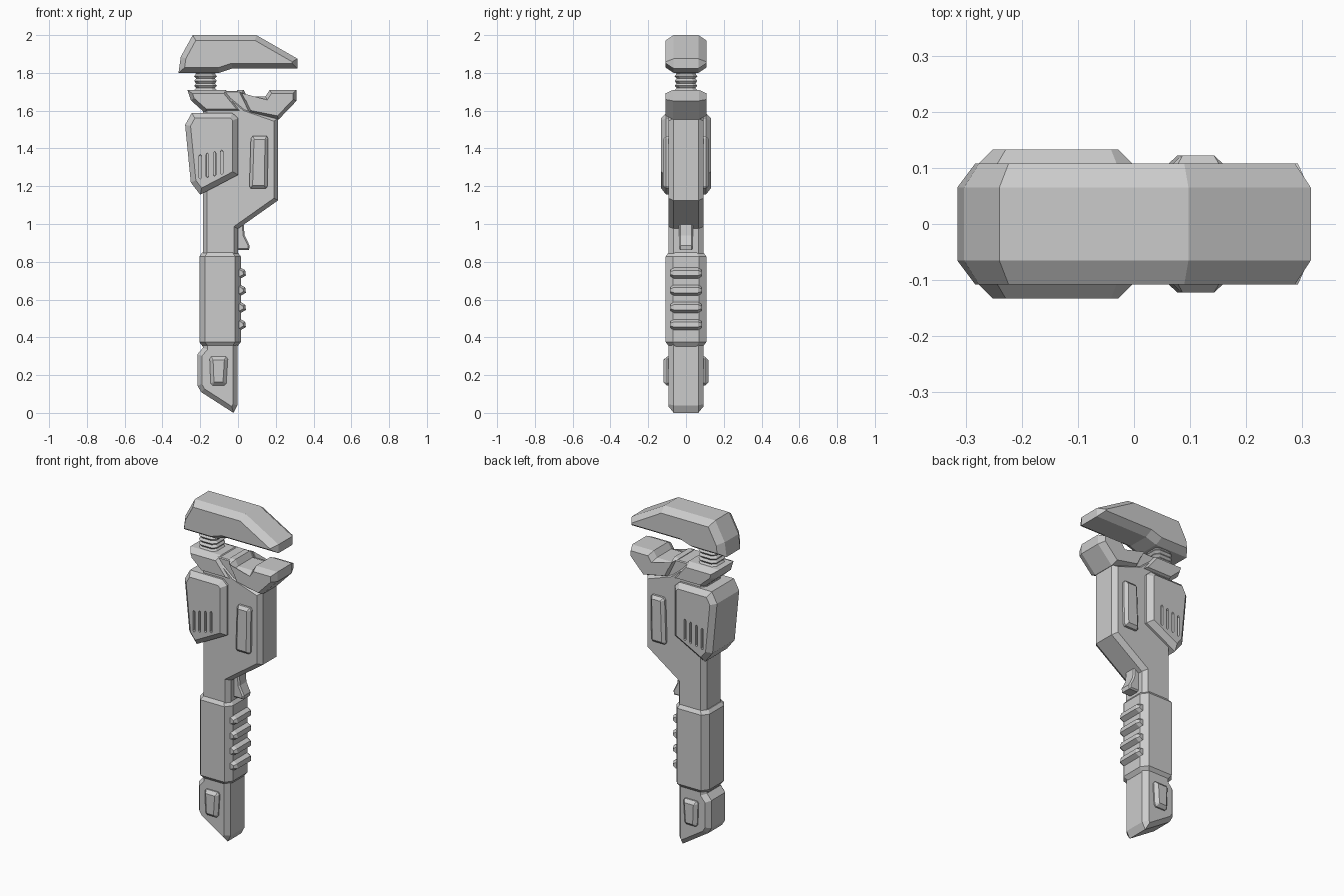
import bpy, bmesh
from mathutils import Vector

if "Cube" in bpy.data.objects:
    bpy.data.objects.remove(bpy.data.objects["Cube"])


def skin(name, loops):
    """Solid skinned through equal-length point loops, capped at both ends."""
    bm = bmesh.new()
    rings = [[bm.verts.new(p) for p in loop] for loop in loops]
    n = len(rings[0])
    for a, b in zip(rings, rings[1:]):
        for i in range(n):
            j = (i + 1) % n
            bm.faces.new((a[i], a[j], b[j], b[i]))
    bm.faces.new(rings[0])
    bm.faces.new(rings[-1][::-1])
    bmesh.ops.recalc_face_normals(bm, faces=bm.faces)
    mesh = bpy.data.meshes.new(name)
    bm.to_mesh(mesh)
    bm.free()
    obj = bpy.data.objects.new(name, mesh)
    bpy.context.collection.objects.link(obj)
    return obj


def inset(points, d):
    """Offset a closed outline inwards with mitred corners."""
    pts = [Vector(p) for p in points]
    n = len(pts)
    area = sum(pts[i].x * pts[(i + 1) % n].y - pts[i].y * pts[(i + 1) % n].x for i in range(n))
    s = 1 if area > 0 else -1
    out = []
    for i, p in enumerate(pts):
        e1 = (p - pts[i - 1]).normalized()
        e2 = (pts[(i + 1) % n] - p).normalized()
        n1, n2 = Vector((-e1.y, e1.x)) * s, Vector((-e2.y, e2.x)) * s
        out.append(p + (n1 + n2) * d / (1 + n1.dot(n2)))
    return out


def plate(name, outline, half, d, depth):
    """Front-view outline extruded along y, with chamfered front and back rims."""
    inner = inset(outline, d)
    layers = [(inner, -half), (outline, depth - half), (outline, half - depth), (inner, half)]
    return skin(name, [[(p[0], y, p[1]) for p in o] for o, y in layers])


def column(name, cx, sections):
    """Vertical stack of chamfered rectangles: (z, half x, half y, cut x, cut y)."""
    loops = []
    for z, a, b, u, v in sections:
        quad = [(a, b - v), (a - u, b), (u - a, b), (-a, b - v)]
        quad += [(-x, -y) for x, y in quad]
        loops.append([(cx + x, y, z) for x, y in quad])
    return skin(name, loops)


# Movable upper jaw
plate("upper_jaw", [(-.315, 1.80), (-.303, 1.885), (-.24, 2.0), (.097, 2.0), (.315, 1.875),
                    (.315, 1.823), (-.03, 1.823), (-.10, 1.80)], .108, .028, .043)

# Threaded adjusting post
threads = []
for i in range(12):
    r = .06 if i % 2 else .05
    threads.append((1.67 + i * .0125, r, r, .02, .02))
column("threaded_post", -.172, threads)

# Main body with the neck running down into the grip
plate("body", [(-.22, 1.66), (-.05, 1.695), (.04, 1.62), (.212, 1.56), (.212, 1.125), (0, .975),
               (0, .80), (-.185, .80), (-.185, 1.60)], .093, .022, .028)

# Fixed jaw and the collar beside it
plate("collar", [(-.268, 1.71), (-.065, 1.71), (.035, 1.588), (-.175, 1.588), (-.25, 1.655)],
      .108, .02, .04)
plate("lower_jaw", [(-.005, 1.71), (.03, 1.71), (.048, 1.675), (.145, 1.675), (.168, 1.71),
                    (.31, 1.71), (.31, 1.652), (.215, 1.553), (.055, 1.585)], .108, .018, .04)
plate("jaw_bridge", [(-.08, 1.705), (.01, 1.705), (.07, 1.58), (.01, 1.58)], .085, .005, .005)

# Side pod with four vent slots on each face
pod = plate("side_pod", [(-.28, 1.525), (-.245, 1.588), (-.03, 1.588), (0, 1.56), (0, 1.26),
                         (-.2, 1.155), (-.25, 1.22)], .133, .028, .028)
for i in range(4):
    x, z = -.2 + i * .038, 1.245 + i * .008
    for side in (-1, 1):
        slot = plate("vent_cutter", [(x - .007, z), (x, z - .008), (x + .007, z), (x + .007, z + .115),
                                     (x, z + .123), (x - .007, z + .115)], .015, .001, .001)
        slot.location.y = side * .133
        slot.hide_render = True
        bpy.context.view_layer.update()
        mod = pod.modifiers.new("vent", 'BOOLEAN')
        mod.operation, mod.solver, mod.object = 'DIFFERENCE', 'EXACT', slot
        bpy.context.view_layer.objects.active = pod
        bpy.ops.object.modifier_apply(modifier=mod.name)
        bpy.data.objects.remove(slot)

# Raised panel on the body
plate("body_panel", [(.06, 1.2), (.068, 1.187), (.147, 1.187), (.156, 1.2), (.16, 1.452),
                     (.152, 1.465), (.078, 1.465), (.068, 1.452)], .122, .017, .016)

# Trigger
plate("trigger", [(-.03, 1.0), (.03, 1.0), (.035, .94), (.062, .885), (.058, .862), (-.03, .862)],
      .038, .008, .008)

# Grip sleeve with finger ridges
column("grip", -.095, [(.352, .092, .09, .028, .035), (.375, .11, .108, .03, .04),
                       (.828, .11, .108, .03, .04), (.848, .095, .093, .028, .035)])
for i in range(4):
    z = .739 - i * .091
    plate("grip_ridge", [(-.03, z + .032), (.014, z + .03), (.038, z + .016), (.042, z - .012),
                         (.014, z - .028), (-.03, z - .03)], .082, .012, .018)

# Angled pommel and its raised panel
plate("pommel", [(-.185, .38), (-.185, .345), (-.215, .31), (-.215, .145), (-.195, .11),
                 (-.024, 0), (-.003, .04), (-.003, .38)], .093, .024, .028)
plate("pommel_panel", [(-.145, .157), (-.135, .145), (-.073, .145), (-.062, .157), (-.054, .285),
                       (-.063, .298), (-.142, .298), (-.15, .285)], .119, .018, .018)
